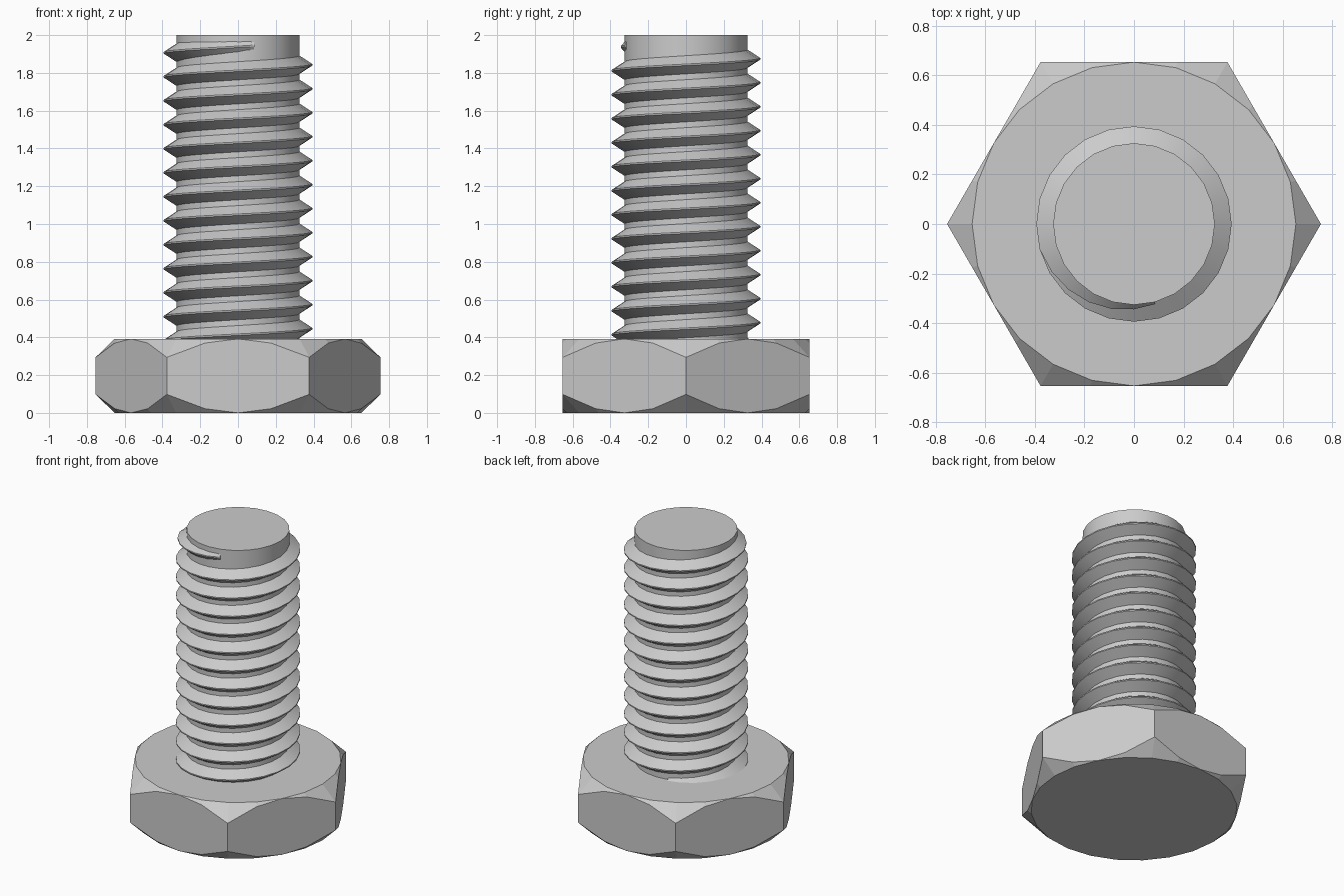
import bpy
import bmesh
from math import pi, cos, sin, radians

cube = bpy.data.objects.get("Cube")
if cube:
    bpy.data.objects.remove(cube)

SIDES = 24
STEP = 2 * pi / SIDES
HEAD_TOP, FLAT_R = 0.392, 0.653
CORE_R, CREST_R, PITCH = 0.326, 0.394, 0.127

steel = bpy.data.materials.new("grey_steel")
steel.use_nodes = True
colour = (0.6, 0.6, 0.6, 1)
steel.diffuse_color = colour
steel.node_tree.nodes["Principled BSDF"].inputs["Base Color"].default_value = colour


def loft(name, rings, closed, smooth):
    """Join equal rings of points with quads and cap both ends."""
    bm = bmesh.new()
    loops = [[bm.verts.new(p) for p in ring] for ring in rings]
    for a, b in zip(loops, loops[1:]):
        n = len(a)
        for i in range(n):
            j = (i + 1) % n
            bm.faces.new((a[i], a[j], b[j], b[i]))
    if closed:
        bm.faces.new(loops[0][::-1])
        bm.faces.new(loops[-1])
    bmesh.ops.remove_doubles(bm, verts=bm.verts, dist=0.0005)
    bmesh.ops.recalc_face_normals(bm, faces=bm.faces)
    mesh = bpy.data.meshes.new(name)
    bm.to_mesh(mesh)
    bm.free()
    mesh.materials.append(steel)
    obj = bpy.data.objects.new(name, mesh)
    bpy.context.collection.objects.link(obj)
    if smooth:
        bpy.ops.object.select_all(action="DESELECT")
        obj.select_set(True)
        bpy.context.view_layer.objects.active = obj
        bpy.ops.object.shade_smooth_by_angle(angle=radians(30))
    return obj


def circle(radius, z):
    return [(radius * cos(i * STEP), radius * sin(i * STEP), z) for i in range(SIDES)]


def hexagon(base_z, direction):
    """Hexagon outline whose corners drop along the chamfer cone."""
    ring = []
    for i in range(SIDES):
        a = i * STEP
        r = FLAT_R / cos(a % (pi / 3) - pi / 6)
        ring.append((r * cos(a), r * sin(a), base_z + direction * (r - FLAT_R)))
    return ring


# Hexagonal head, chamfered above and below
loft("hex_head", [circle(FLAT_R, 0), hexagon(0, 0.97),
                  hexagon(HEAD_TOP, -0.97), circle(FLAT_R, HEAD_TOP)], True, False)

# Plain cylindrical core
loft("shank_core", [circle(CORE_R, HEAD_TOP - 0.05), circle(CORE_R, 2)], True, True)

# Right-handed thread, running out over its last quarter turn
end = 19
rings = []
for s in range(end - 12 * SIDES - 12, end + 1):
    a = s * STEP
    z = 1.843 + PITCH * s / SIDES
    fade = min(1, (end - s) / 6)
    crest = CORE_R + 0.008 + (CREST_R - CORE_R - 0.008) * fade
    base = 0.03 + 0.022 * fade
    section = [(CORE_R - 0.006, -base), (crest, -0.004),
               (crest, 0.004), (CORE_R - 0.006, base)]
    rings.append([(r * cos(a), r * sin(a), z + dz) for r, dz in section])
loft("screw_thread", rings, True, True)
